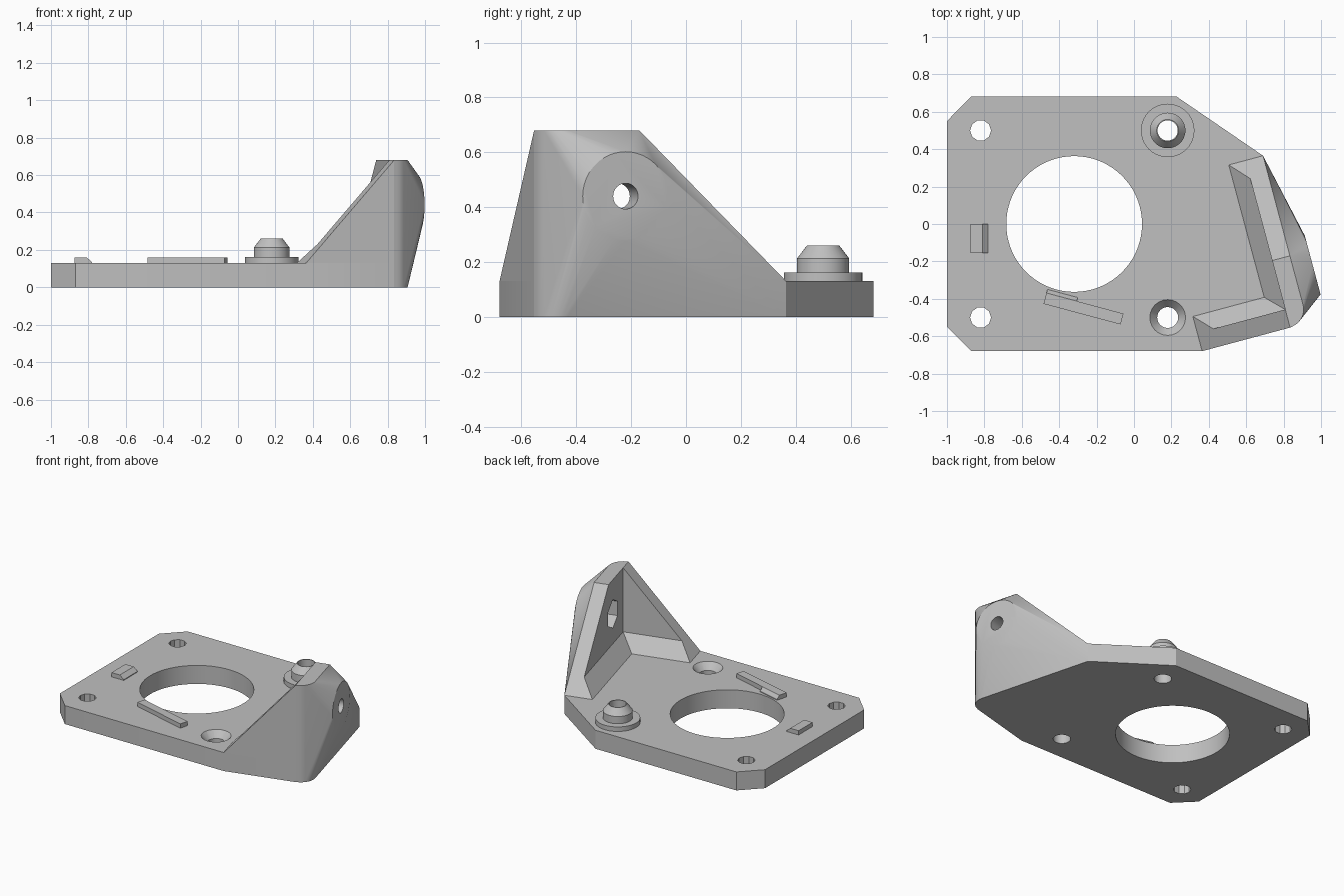
import bpy, bmesh, math
from mathutils import Matrix, Vector

cube = bpy.data.objects.get("Cube")
if cube:
    bpy.data.objects.remove(cube, do_unlink=True)

grey = bpy.data.materials.new("light grey plastic")
grey.use_nodes = True
colour = (0.53, 0.53, 0.53, 1)
grey.diffuse_color = colour
grey.node_tree.nodes["Principled BSDF"].inputs["Base Color"].default_value = colour

TURN = Matrix.Rotation(math.radians(15), 4, "Z")   # frame of the angled walls
T = 0.13                                           # plate thickness
TOP = 0.68                                         # wall height


def finish(name, bm, turned=False):
    """Turn a bmesh into a named object."""
    if turned:
        bm.transform(TURN)
    bmesh.ops.recalc_face_normals(bm, faces=bm.faces)
    mesh = bpy.data.meshes.new(name)
    bm.to_mesh(mesh)
    bm.free()
    mesh.materials.append(grey)
    obj = bpy.data.objects.new(name, mesh)
    bpy.context.collection.objects.link(obj)
    return obj


def hull(name, points, turned=False):
    """Convex solid around a few points."""
    bm = bmesh.new()
    for p in points:
        bm.verts.new(p)
    res = bmesh.ops.convex_hull(bm, input=bm.verts)
    loose = {g for g in res["geom_interior"] + res["geom_unused"]
             if isinstance(g, bmesh.types.BMVert)}
    bmesh.ops.delete(bm, geom=list(loose), context="VERTS")
    bmesh.ops.dissolve_limit(bm, angle_limit=0.01, verts=bm.verts, edges=bm.edges)
    return finish(name, bm, turned)


def ring(centre, radius, sides, axis="Z", start=0.0):
    pts = []
    for i in range(sides):
        a = start + math.tau * i / sides
        c, s = radius * math.cos(a), radius * math.sin(a)
        off = (c, s, 0) if axis == "Z" else (0, c, s)
        pts.append(Vector(centre) + Vector(off))
    return pts


def prism(name, outline, z0, z1):
    bm = bmesh.new()
    face = bm.faces.new([bm.verts.new((x, y, z0)) for x, y in outline])
    up = bmesh.ops.extrude_face_region(bm, geom=[face])["geom"]
    bmesh.ops.translate(bm, vec=(0, 0, z1 - z0),
                        verts=[v for v in up if isinstance(v, bmesh.types.BMVert)])
    return finish(name, bm)


def cylinder(x, y, radius, z0, z1, sides, r1=None):
    return hull("cutter", ring((x, y, z0), radius, sides) +
                ring((x, y, z1), r1 or radius, sides))


def cut(obj, cutters):
    for cutter in cutters:
        mod = obj.modifiers.new("cut", "BOOLEAN")
        mod.operation = "DIFFERENCE"
        mod.solver = "EXACT"
        mod.object = cutter
        select(obj)
        bpy.ops.object.modifier_apply(modifier=mod.name)
        bpy.data.objects.remove(cutter, do_unlink=True)


def select(obj):
    bpy.ops.object.select_all(action="DESELECT")
    obj.select_set(True)
    bpy.context.view_layer.objects.active = obj


def smooth(obj, degrees=30):
    select(obj)
    bpy.ops.object.shade_smooth_by_angle(angle=math.radians(degrees))


# Angled wall frame: u runs across the side wall, v along it
U0, U1 = 0.663, 0.761          # inner and outer face of the side wall
V0, V1 = -0.751, -0.651        # outer and inner face of the front wing
V_END, U_END = 0.174, 0.176    # free ends of the two walls
V_TOP = -0.38                  # where the side wall reaches full height
RAMP = 0.1


def uv(u, v):
    return (TURN @ Vector((u, v, 0))).xy


# Base plate with bore and four mounting holes
outline = [(-1, -0.55), (-0.87, -0.68), uv(U_END, V0), uv(U0, V0),
           uv(U1, V1), uv(U1, V_END), (0.225, 0.683), (-0.87, 0.683), (-1, 0.55)]
plate = prism("base_plate", outline, 0, T)
holes = [cylinder(-0.32, 0, 0.363, -0.1, 0.3, 72)]
for x in (-0.82, 0.18):
    for y in (-0.5, 0.5):
        holes.append(cylinder(x, y, 0.056, -0.1, 0.3, 10 if x < 0 else 24))
holes.append(cylinder(0.18, -0.5, 0.052, 0.08, 0.135, 24, 0.1))
cut(plate, holes)
smooth(plate, 25)

# Side wall: rounded corner and slope swelling out to a round screw boss
boss_v, boss_z = -0.46, 0.44
points = []
for z in (0, TOP):
    points += ring((U0, V1, z), U1 - U0, 40)
    points.append((U0, V0, z))
points = [p for p in points if p[0] >= U0 - 0.001]
for u in (U0, U1):
    points += [(u, V_END, 0), (u, V_END, T), (u, V_TOP, TOP)]
points += ring((0.866, boss_v, boss_z), 0.162, 48, "X")
wall = hull("side_wall", points, True)
screw_hole = hull("cutter", ring((0.5, boss_v, boss_z), 0.047, 32, "X") +
                  ring((1.1, boss_v, boss_z), 0.047, 32, "X"), True)
nut_pocket = hull("cutter", [p for u in (0.5, 0.75) for p in
                  ring((u, boss_v, boss_z), 0.1, 6, "X", math.pi / 2)], True)
cut(wall, [screw_hole, nut_pocket])
smooth(wall, 30)

# Front wing with a sloped top
slope = (U0 - U_END) / (TOP - T)
hull("front_wing", [(u, v, z) for v in (V0, V1) for u, z in
     ((U_END, 0), (U_END, T), (U0, TOP), (U0, 0))], True)

# Ramps that fill the inner foot of both walls
foot = T - 0.02
U2 = U_END + RAMP * slope
hull("front_ramp", [(U_END, V1, T), (U_END, V1 + RAMP * 0.92, T), (U2, V1, T + RAMP),
                    (U0, V1, T), (U0, V1 + RAMP * 0.92, T), (U0, V1, T + RAMP),
                    (U0, V1, foot), (U_END, V1, foot)], True)
hull("side_ramp", [(U0, V_END, T), (U0 - RAMP * 0.92, V_END, T),
                   (U0, V_END - RAMP, T + RAMP), (U0, V1, T),
                   (U0 - RAMP * 0.92, V1, T), (U0, V1, T + RAMP),
                   (U0, V1, foot), (U0, V_END, foot)], True)

# Hollow locating peg on its washer, turned from one profile
bm = bmesh.new()
profile = [(0.054, T - 0.01), (0.143, T - 0.01), (0.143, 0.162), (0.095, 0.162),
           (0.095, 0.213), (0.059, 0.26), (0.054, 0.26)]
verts = [bm.verts.new((r, 0, z)) for r, z in profile]
edges = [bm.edges.new((a, b)) for a, b in zip(verts, verts[1:] + verts[:1])]
bmesh.ops.spin(bm, geom=verts + edges, cent=(0, 0, 0), axis=(0, 0, 1),
               angle=math.tau, steps=40)
bmesh.ops.remove_doubles(bm, verts=bm.verts, dist=0.0001)
bmesh.ops.translate(bm, vec=(0.18, 0.5, 0), verts=bm.verts)
smooth(finish("locating_peg", bm), 25)

# Raised stops on the plate
RISE = 0.16
hull("end_stop", [(x, y, z) for y in (-0.155, 0.0) for x, z in
     ((-0.875, foot), (-0.875, RISE), (-0.81, RISE), (-0.78, 0.135), (-0.78, foot))])


def bar_point(a, b, z):
    """Along and across the slanted bar."""
    p = Matrix.Rotation(math.radians(-15), 4, "Z") @ Vector((a, b, z))
    return p + Vector((-0.27, -0.453, 0))


hull("slanted_bar", [bar_point(a, b, z) for a in (-0.213, 0.213)
                     for b in (-0.03, 0.03) for z in (foot, RISE)])
hull("bar_catch", [bar_point(a, b, z) for a in (-0.213, -0.045)
                   for b, z in ((0.03, foot), (0.03, RISE), (0.05, T + 0.005), (0.05, foot))])
